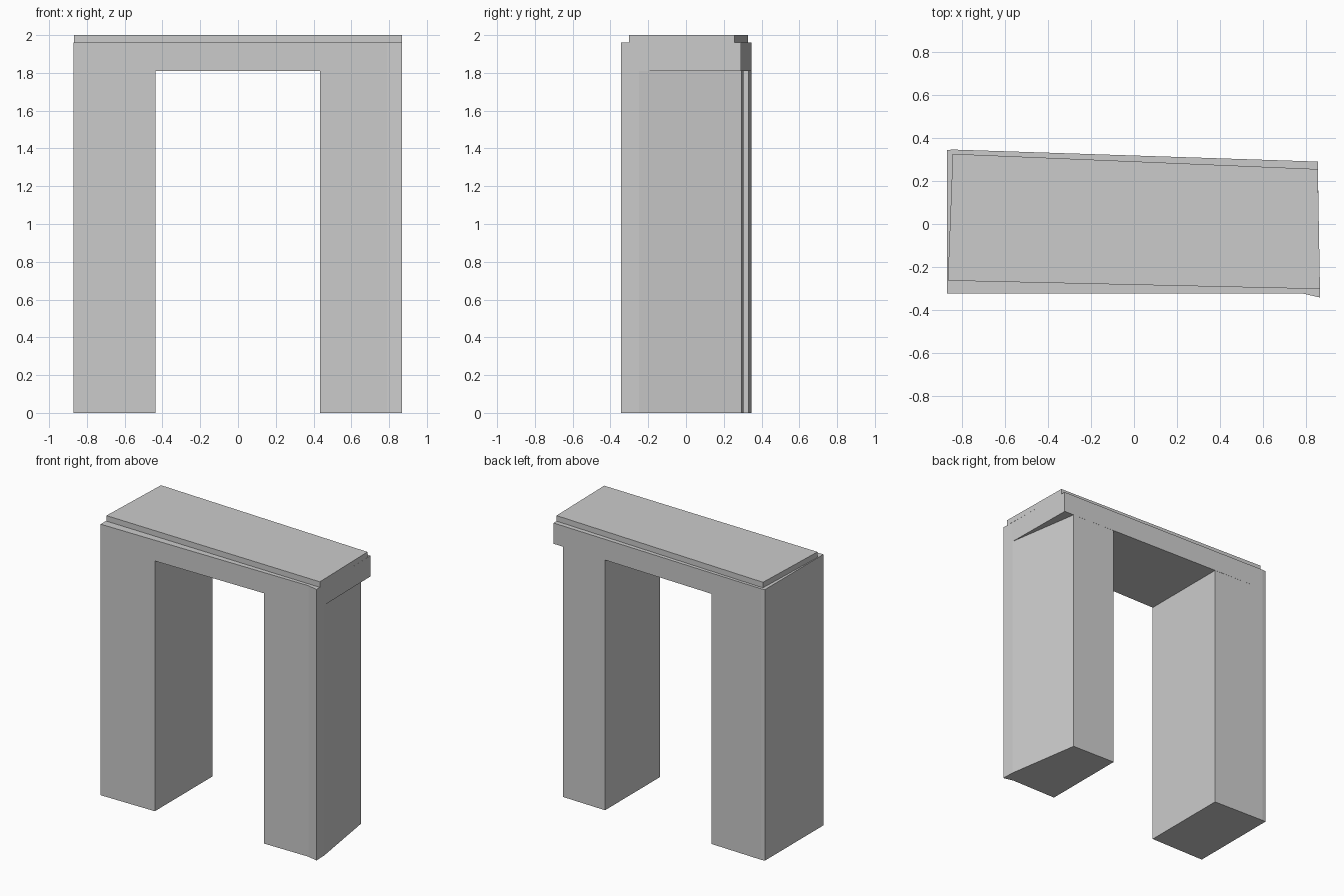
import bpy, bmesh

if "Cube" in bpy.data.objects:
    bpy.data.objects.remove(bpy.data.objects["Cube"])


def prism(name, outline, z0, z1):
    """Extrude a counter-clockwise footprint from z0 to z1."""
    bm = bmesh.new()
    base = bm.faces.new([bm.verts.new((x, y, z0)) for x, y in outline])
    top = bmesh.ops.extrude_face_region(bm, geom=[base], use_keep_orig=True)["geom"]
    for v in top:
        if isinstance(v, bmesh.types.BMVert):
            v.co.z = z1
    bmesh.ops.recalc_face_normals(bm, faces=bm.faces)
    mesh = bpy.data.meshes.new(name)
    bm.to_mesh(mesh)
    bm.free()
    obj = bpy.data.objects.new(name, mesh)
    bpy.context.collection.objects.link(obj)
    return obj


UNDERSIDE, LEDGE, TOP = 1.81, 1.96, 2.0

# Slightly crooked stone pillars; the right one tapers away toward the back
prism("left_pillar", [(-0.872, -0.325), (-0.438, -0.325), (-0.438, 0.332),
                      (-0.845, 0.347), (-0.872, 0.345)], 0, UNDERSIDE)
prism("right_pillar", [(0.435, -0.325), (0.79, -0.325), (0.868, -0.343),
                       (0.865, -0.25), (0.78, 0.293), (0.435, 0.304)], 0, UNDERSIDE)

# Lintel spanning both pillars, overhanging at the back right
prism("lintel", [(-0.872, -0.325), (0.79, -0.325), (0.868, -0.343), (0.865, -0.25),
                 (0.857, 0.291), (-0.845, 0.347), (-0.872, 0.345)], UNDERSIDE, LEDGE)

# Thin cap slab set back from the lintel edges
prism("cap_slab", [(-0.868, -0.264), (0.867, -0.303), (0.857, 0.256),
                   (-0.845, 0.327)], LEDGE, TOP)
